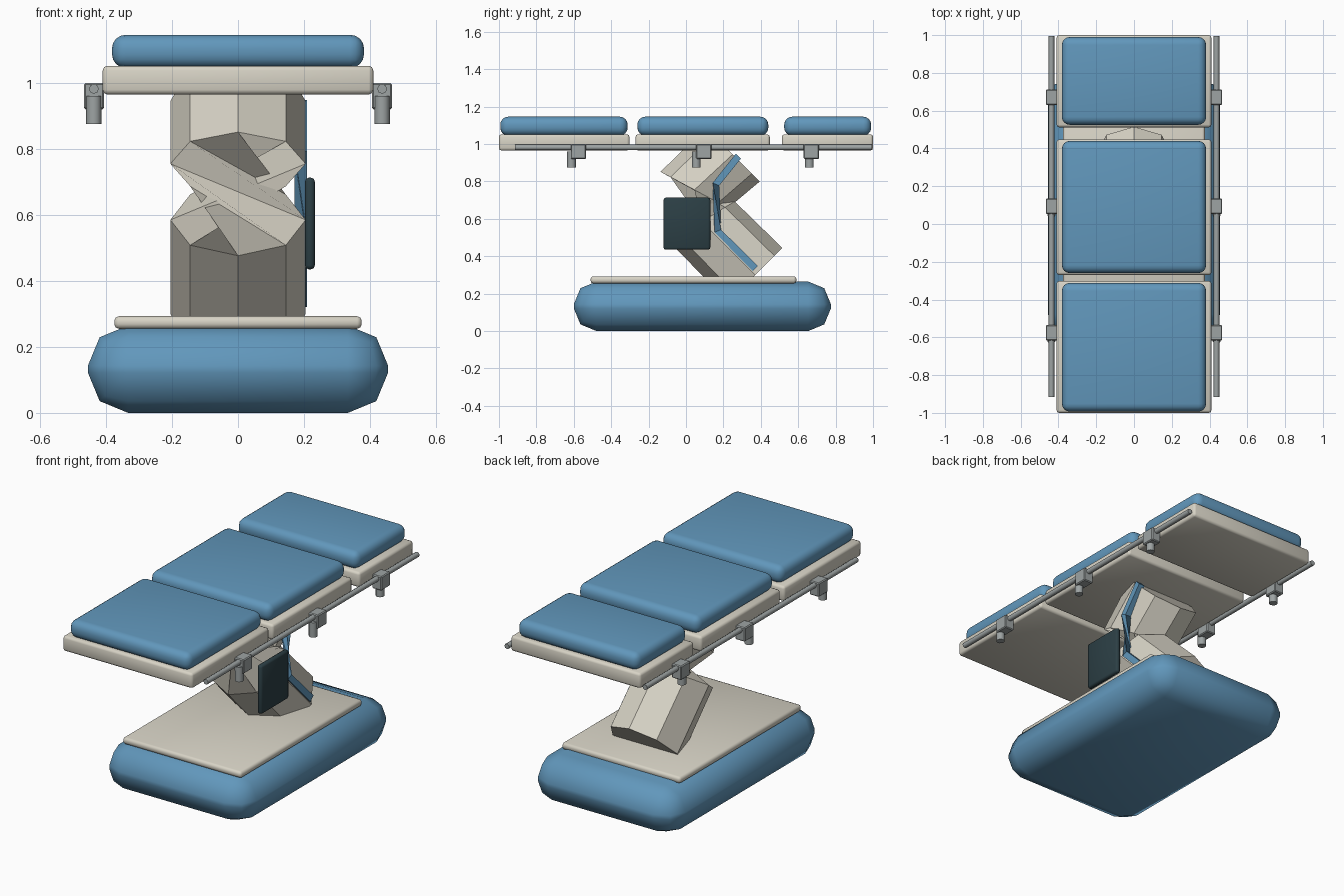
import bpy, bmesh
from math import sin, cos, pi, radians
from mathutils import Matrix, Vector

if "Cube" in bpy.data.objects:
    bpy.data.objects.remove(bpy.data.objects["Cube"])


def material(name, color):
    m = bpy.data.materials.new(name)
    m.diffuse_color = (*color, 1)
    m.use_nodes = True
    m.node_tree.nodes["Principled BSDF"].inputs["Base Color"].default_value = m.diffuse_color
    return m


BLUE = material("blue_vinyl", (0.12, 0.31, 0.50))
CREAM = material("cream_paint", (0.68, 0.65, 0.56))
STEEL = material("steel", (0.34, 0.37, 0.37))
DARK = material("dark_panel", (0.025, 0.05, 0.06))


def finish(bm, name, mat, smooth=None):
    bmesh.ops.recalc_face_normals(bm, faces=bm.faces)
    me = bpy.data.meshes.new(name)
    bm.to_mesh(me)
    bm.free()
    me.materials.append(mat)
    ob = bpy.data.objects.new(name, me)
    bpy.context.collection.objects.link(ob)
    if smooth:
        bpy.ops.object.select_all(action='DESELECT')
        ob.select_set(True)
        bpy.context.view_layer.objects.active = ob
        bpy.ops.object.shade_smooth_by_angle(angle=radians(smooth))
    return ob


def box(name, x, y, z, bevel, segments, mat, smooth=60):
    """Rounded box from (min, max) ranges."""
    bm = bmesh.new()
    bmesh.ops.create_cube(bm, size=1)
    for v in bm.verts:
        v.co = [(a + b) / 2 + c * (b - a) for (a, b), c in zip((x, y, z), v.co)]
    bmesh.ops.bevel(bm, geom=bm.edges[:], offset=bevel, segments=segments,
                    profile=0.5, affect='EDGES', clamp_overlap=True)
    return finish(bm, name, mat, smooth)


def rod(name, start, end, radius, sides, mat):
    a, b = Vector(start), Vector(end)
    turn = (b - a).to_track_quat('Z', 'Y').to_matrix().to_4x4()
    bm = bmesh.new()
    bmesh.ops.create_cone(bm, cap_ends=True, segments=sides, radius1=radius,
                          radius2=radius, depth=(b - a).length,
                          matrix=Matrix.Translation((a + b) / 2) @ turn)
    return finish(bm, name, mat, 50)


def twisted_loft(name, x, path, profile, mat):
    """Loft along (y, z, tilt) stations; the upper half is turned by 180 degrees."""
    bm = bmesh.new()
    rings = []
    for i, (y, z, tilt) in enumerate(path):
        s = 1 if i < 2 else -1
        t = radians(tilt)
        rings.append([bm.verts.new((x + s * p, y - s * q * cos(t), z + s * q * sin(t)))
                      for p, q in profile])
    n = len(profile)
    for a, b in zip(rings, rings[1:]):
        for k in range(n):
            bm.faces.new((a[k], a[(k + 1) % n], b[(k + 1) % n], b[k]))
    bm.faces.new(rings[0][::-1])
    bm.faces.new(rings[-1])
    return finish(bm, name, mat)


# Base and its cover plate
box("base", (-0.455, 0.455), (-0.60, 0.775), (0, 0.265), 0.122, 2, BLUE)
box("base_plate", (-0.375, 0.375), (-0.51, 0.59), (0.255, 0.293), 0.014, 2, CREAM)

# Bent octagonal column with the pinched elbow
octagon = [(0.205 * cos(k * pi / 4), 0.205 * sin(k * pi / 4)) for k in range(8)]
twisted_loft("column", 0, [(0.37, 0.30, -45), (0.086, 0.585, -32),
                           (0.045, 0.755, 28), (0.25, 0.945, 45)], octagon, CREAM)

# Blue trim strip on the right side of the column
square = [(0.019, 0.019), (-0.019, 0.019), (-0.019, -0.019), (0.019, -0.019)]
twisted_loft("column_trim", 0.19, [(0.37, 0.335, -45), (0.17, 0.535, -22),
                                   (0.16, 0.785, 22), (0.28, 0.935, 45)], square, BLUE)

# Control panel
box("control_panel", (0.203, 0.233), (-0.12, 0.13), (0.435, 0.713), 0.012, 2, DARK)

# Table sections: frame and cushion
sections = {
    "leg": ((-1.0, -0.302), (-0.993, -0.312)),
    "seat": ((-0.27, 0.448), (-0.26, 0.44)),
    "head": ((0.512, 1.0), (0.525, 0.99)),
}
for part, (frame_y, pad_y) in sections.items():
    box(part + "_frame", (-0.41, 0.41), frame_y, (0.965, 1.052), 0.014, 2, CREAM)
    box(part + "_cushion", (-0.382, 0.382), pad_y, (1.045, 1.146), 0.042, 4, BLUE)

# Side rails with clamps and stubs
for side, s in (("left", -1), ("right", 1)):
    rod(side + "_rail", (s * 0.437, -0.915, 0.982), (s * 0.437, 0.995, 0.982),
        0.015, 8, STEEL)
    for i, (y, stub_y) in enumerate(((-0.575, -0.612), (0.095, 0.055), (0.67, 0.66))):
        x = sorted((s * 0.406, s * 0.467))
        box(f"{side}_clamp_{i + 1}", x, (y - 0.041, y + 0.041), (0.92, 1.0),
            0.005, 1, STEEL, 30)
        rod(f"{side}_clamp_stub_{i + 1}", (s * 0.437, stub_y, 0.875),
            (s * 0.437, stub_y, 0.96), 0.023, 12, STEEL)
